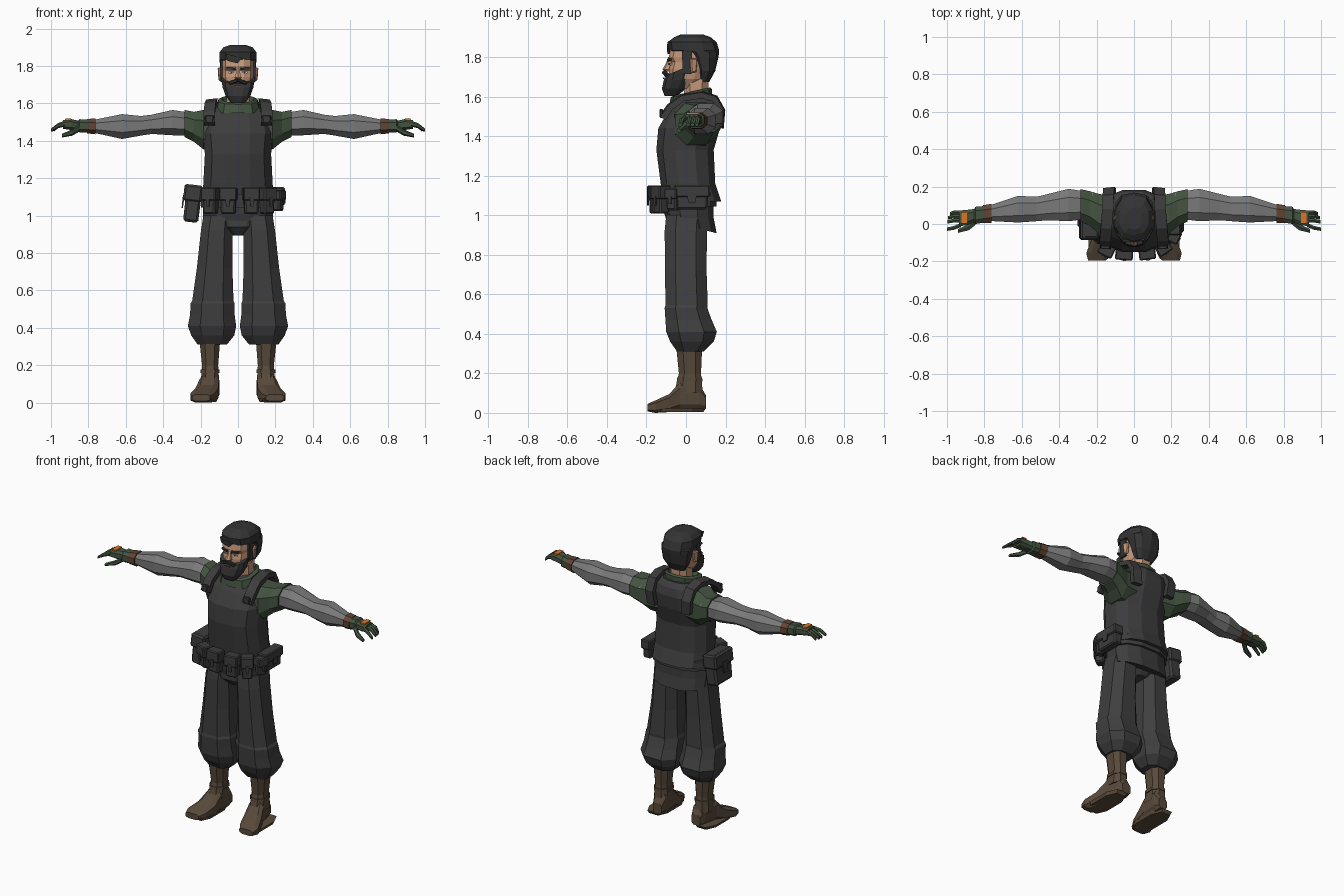
import bpy, bmesh, math
from mathutils import Matrix, Vector


def material(name, r, g, b):
    m = bpy.data.materials.new(name)
    m.diffuse_color = (r, g, b, 1)
    return m


VEST = material("charcoal vest", .046, .046, .048)
TROUSERS = material("dark trousers", .05, .05, .051)
HAIR = material("black hair", .034, .034, .036)
SLEEVE = material("grey sleeve", .19, .19, .19)
GREEN = material("olive green", .057, .088, .052)
BOOT = material("boot brown", .098, .068, .043)
CUFF = material("leather brown", .12, .058, .032)
SKIN = material("skin", .56, .31, .19)
ORANGE = material("orange", .7, .18, .02)
WHITE = material("eye white", .6, .56, .5)


def make(name, bm, mat):
    bmesh.ops.recalc_face_normals(bm, faces=bm.faces)
    me = bpy.data.meshes.new(name)
    bm.to_mesh(me)
    bm.free()
    me.materials.append(mat)
    ob = bpy.data.objects.new(name, me)
    bpy.context.collection.objects.link(ob)
    return ob


def skin_rings(name, rings, mat):
    """Bridge closed rings of points and cap both ends."""
    bm = bmesh.new()
    vs = [[bm.verts.new(p) for p in r] for r in rings]
    n = len(vs[0])
    for a, b in zip(vs, vs[1:]):
        for i in range(n):
            j = (i + 1) % n
            bm.faces.new((a[i], a[j], b[j], b[i]))
    bm.faces.new(vs[0])
    bm.faces.new(vs[-1])
    return make(name, bm, mat)


def section(axis, t, u0, u1, v0, v1, slope=0, n=8, p=.8, s=1):
    """Rounded n-sided section that fills the given bounds."""
    def unit(f, i):
        c = f(2 * math.pi * (i + .5) / n)
        return math.copysign(abs(c) ** p, c)
    us = [unit(math.cos, i) for i in range(n)]
    vs = [unit(math.sin, i) for i in range(n)]
    mu, mv = max(us), max(vs)
    pts = []
    for a, b in zip(us, vs):
        u = (u0 + u1) / 2 + a / mu * (u1 - u0) / 2
        v = (v0 + v1) / 2 + b / mv * (v1 - v0) / 2
        w = t + slope * (v - v0)
        x, y, z = {"z": (u, v, w), "x": (w, u, v), "y": (u, w, v)}[axis]
        pts.append((x * s, y, z))
    return pts


def loft(name, axis, rows, mat, n=8, p=.8, s=1):
    return skin_rings(name, [section(axis, *r, n=n, p=p, s=s) if len(r) == 6 else
                             section(axis, *r, 0, n=n, p=p, s=s) for r in rows], mat)


def body(name, rows, mat, n=12, p=.8):
    """Loft symmetric in x; rows are z, front, back, half width, slope."""
    return loft(name, "z", [(z, -w, w, f, b, *k) for z, f, b, w, *k in rows], mat, n, p)


def box(name, c, size, mat, rot=0, taper=1, bevel=.0, tilt=0):
    bm = bmesh.new()
    bmesh.ops.create_cube(bm, size=1)
    for v in bm.verts:
        if v.co.z < 0:
            v.co.x *= taper
            v.co.y *= taper
    bmesh.ops.scale(bm, vec=size, verts=bm.verts)
    if bevel:
        bmesh.ops.bevel(bm, geom=bm.edges[:], offset=bevel, segments=1, affect='EDGES')
    m = Matrix.Translation(c) @ Matrix.Rotation(rot, 4, 'Z') @ Matrix.Rotation(tilt, 4, 'Y')
    bmesh.ops.transform(bm, matrix=m, verts=bm.verts)
    return make(name, bm, mat)


# Torso, collar, belt and hips
body("vest", [(1.07, -.12, .178, .186), (1.16, -.128, .148, .186), (1.33, -.15, .14, .177),
              (1.44, -.14, .172, .188), (1.525, -.09, .182, .172), (1.575, -.045, .17, .14),
              (1.605, .0, .14, .1)], VEST)
body("vest_skirt", [(1.08, -.118, .14, .185), (1.01, -.11, .14, .188, -.1),
                    (.975, -.1, .155, .185, -.26)], VEST)
body("trouser_seat", [(1.0, -.1, .12, .185), (.94, -.1, .11, .12), (.895, -.06, .08, .035)],
     TROUSERS)
body("belt", [(1.045, -.14, .155, .198), (1.115, -.14, .155, .198)], VEST)
body("collar", [(1.55, -.085, .13, .115), (1.595, -.078, .132, .105, .2),
                (1.605, -.065, .122, .085, .22), (1.585, -.045, .11, .07, .2)], GREEN, 10)
body("neck", [(1.56, -.01, .11, .06), (1.72, -.01, .115, .062)], SKIN, 8)

# Head, hair and beard
body("head", [(1.64, -.075, .05, .045), (1.69, -.085, .1, .074), (1.74, -.086, .12, .083),
              (1.775, -.076, .12, .084), (1.795, -.088, .12, .084), (1.86, -.075, .12, .082)],
     SKIN, 12, .75)
body("hair", [(1.675, .055, .118, .055), (1.73, .05, .148, .085), (1.8, .02, .164, .096),
              (1.825, .0, .168, .098), (1.832, -.088, .168, .098), (1.875, -.094, .155, .098),
              (1.9, -.06, .125, .078), (1.913, -.03, .09, .04)], HAIR, 10)
body("beard", [(1.603, -.108, -.045, .038), (1.64, -.122, .0, .066), (1.685, -.112, .02, .082),
               (1.708, -.098, .035, .089, .42)], HAIR, 12, .75)
loft("nose", "z", [(1.728, -.012, .012, -.1, -.07), (1.738, -.018, .018, -.12, -.07),
                   (1.765, -.011, .011, -.103, -.07), (1.8, -.009, .009, -.09, -.07)], SKIN, 6)
box("mouth", (0, -.112, 1.692), (.036, .008, .008), CUFF)
box("forelock", (-.025, -.088, 1.838), (.09, .018, .035), HAIR, 0, .6, 0, .25)
for s, side in ((1, "left"), (-1, "right")):
    box("moustache_" + side, (s * .023, -.103, 1.716), (.05, .024, .018), HAIR,
        s * .3, 1, .004, s * .35)
    box("eye_" + side, (s * .036, -.079, 1.765), (.026, .009, .01), WHITE, s * .2)
    box("pupil_" + side, (s * .035, -.0835, 1.765), (.01, .006, .01), HAIR, s * .2)
    box("eyebrow_" + side, (s * .037, -.085, 1.786), (.046, .012, .011), HAIR,
        s * .25, 1, 0, s * -.1)
    box("sideburn_" + side, (s * .086, .005, 1.775), (.014, .05, .12), HAIR, 0, .9)
    box("ear_" + side, (s * .094, .038, 1.757), (.022, .04, .072), SKIN, s * .35, .7, .006)

# Shoulder straps: rectangular band following the shoulder line
for s, side in ((1, "left"), (-1, "right")):
    path = [(.152, -.125, 1.495), (.154, -.085, 1.552), (.148, -.02, 1.6), (.14, .08, 1.615),
            (.138, .15, 1.595), (.135, .186, 1.53), (.125, .178, 1.44)]
    rings = []
    for i, q in enumerate(path):
        d = Vector(path[min(i + 1, 6)]) - Vector(path[max(i - 1, 0)])
        nrm = Vector((0, -d.z, d.y)).normalized()
        rings.append([(s * (q[0] + a * .03), q[1] + nrm.y * b, q[2] + nrm.z * b)
                      for a, b in ((-1, -.02), (1, -.025), (1, .006), (-1, .013))])
    skin_rings("shoulder_strap_" + side, rings, VEST)
    box("strap_buckle_" + side, (s * .153, -.125, 1.515), (.05, .02, .045), VEST, 0, .8, .005)

# Arms and hands
for s, side in ((1, "left"), (-1, "right")):
    loft("shirt_shoulder_" + side, "x",
         [(.1, -.06, .15, 1.35, 1.575), (.185, -.055, .16, 1.355, 1.565),
          (.235, -.01, .175, 1.395, 1.555), (.285, .012, .186, 1.42, 1.565)], GREEN, 8, .85, s)
    loft("sleeve_" + side, "x",
         [(.22, .03, .168, 1.43, 1.545), (.35, .015, .188, 1.43, 1.565),
          (.46, .02, .16, 1.437, 1.54), (.52, .015, .146, 1.428, 1.533),
          (.62, .008, .15, 1.41, 1.543), (.77, .016, .1, 1.443, 1.513)], SLEEVE, 8, .85, s)
    loft("wrist_band_" + side, "x", [(.762, .006, .108, 1.435, 1.52),
                                     (.808, .004, .1, 1.44, 1.517)], CUFF, 8, .85, s)
    loft("glove_" + side, "x",
         [(.8, .008, .096, 1.445, 1.513), (.848, .0, .092, 1.446, 1.516),
          (.855, .01, .08, 1.455, 1.508), (.89, -.006, .076, 1.458, 1.516),
          (.935, -.012, .072, 1.464, 1.512)], GREEN, 8, .7, s)
    box("knuckle_guard_" + side, (s * .907, .034, 1.514), (.03, .062, .009), ORANGE)
    for i, (y, tip) in enumerate(((-.005, 1.0), (.018, .998), (.04, .995), (.061, .985))):
        e = y - .02 if i == 0 else y - .004
        loft(f"finger_{i + 1}_{side}", "x",
             [(.925, y - .011, y + .011, 1.476, 1.507), (.962, e - .006, e + .015, 1.468, 1.495),
              (tip, e - .012, e + .006, 1.448, 1.466)], GREEN, 6, 1, s)
    loft("thumb_" + side, "x",
         [(.848, -.006, .03, 1.45, 1.485), (.885, -.034, -.002, 1.428, 1.462),
          (.94, -.047, -.026, 1.418, 1.438)], GREEN, 6, 1, s)

# Legs and boots
for s, side in ((1, "left"), (-1, "right")):
    loft("trouser_leg_" + side, "z",
         [(1.0, .025, .185, -.1, .11), (.92, .03, .198, -.108, .106),
          (.72, .03, .22, -.106, .104), (.545, .024, .245, -.104, .11),
          (.53, .018, .254, -.108, .108), (.47, .018, .256, -.104, .13),
          (.41, .01, .268, -.1, .156), (.36, .02, .25, -.08, .14),
          (.31, .06, .215, -.045, .09)], TROUSERS, 8, .8, s)
    loft("boot_shaft_" + side, "z",
         [(.34, .095, .207, -.05, .082), (.2, .106, .192, -.036, .076),
          (.1, .1, .2, -.06, .085)], BOOT, 8, .8, s)
    loft("boot_band_" + side, "z", [(.16, .098, .2, -.047, .083),
                                    (.178, .098, .2, -.045, .082)], BOOT, 8, .8, s)
    loft("boot_foot_" + side, "y",
         [(.1, .11, .172, .022, .09), (.065, .1, .185, .015, .15),
          (-.03, .102, .205, .012, .155), (-.085, .106, .228, .004, .095),
          (-.155, .125, .255, .0, .063), (-.196, .15, .245, .008, .045)], BOOT, 8, .6, s)
    # Raised sole rim
    loft("boot_sole_" + side, "z",
         [(.004, .115, .235, -.18, .088), (.024, .108, .243, -.188, .1)], BOOT, 8, .7, s)


# Belt pouches with flaps and tabs
def pouch(name, c, size, rot=0):
    r = Matrix.Rotation(rot, 3, 'Z')
    c = Vector(c)
    w, d, h = size
    box(name, c, size, VEST, rot, .9, .008)
    box(name + "_flap", c + r @ Vector((0, -.004, h * .27)), (w + .01, d + .008, h * .5),
        VEST, rot, 1, .006)
    box(name + "_tab", c + r @ Vector((0, -d / 2 - .008, -.005)), (w * .3, .008, h * .35),
        VEST, rot, .7)


for i, (x, y, w, rot) in enumerate(((-.145, -.135, .075, -.45), (-.052, -.155, .085, -.08),
                                    (.07, -.153, .08, .12), (.155, -.125, .07, .6))):
    pouch(f"front_pouch_{i + 1}", (x, y, 1.078), (w, .06, .14), rot)
pouch("left_hip_pouch", (.212, .03, 1.09), (.17, .06, .12), math.pi / 2)
pouch("left_small_pouch", (.212, -.065, 1.08), (.06, .055, .11), 1.1)
o = box("right_hip_bag", (-.242, .01, 1.065), (.085, .18, .2), VEST, 0, .95, .012, .12)
box("right_hip_bag_flap", (-.241, .01, 1.12), (.098, .19, .09), VEST, 0, 1, .01, .12)
box("right_hip_bag_tab", (-.294, .01, 1.075), (.009, .05, .07), VEST, 0, .8, 0, .12)
